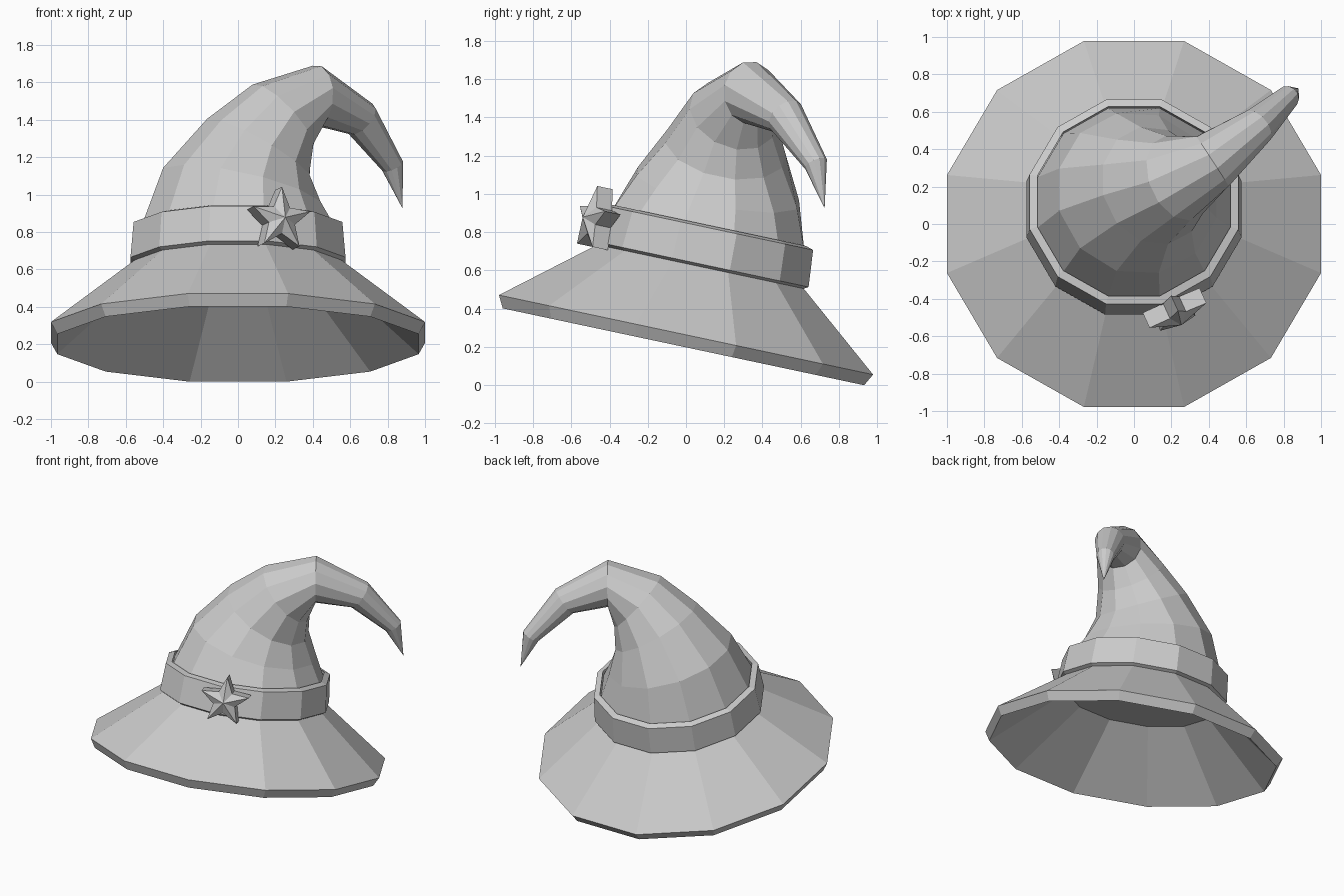
import bpy, bmesh
from math import sin, cos, pi, radians
from mathutils import Vector, Matrix

if "Cube" in bpy.data.objects:
    bpy.data.objects.remove(bpy.data.objects["Cube"], do_unlink=True)

SIDES = 12
FLAT = cos(pi / SIDES)          # flat-to-corner ratio of the polygon
TILT = Matrix.Translation((0, 0, 0.263)) @ Matrix.Rotation(radians(-12), 4, 'X')

cloth = bpy.data.materials.new("plain grey")
cloth.use_nodes = True
GREY = (0.6, 0.6, 0.6, 1)
cloth.diffuse_color = GREY
cloth.node_tree.nodes["Principled BSDF"].inputs["Base Color"].default_value = GREY


def finish(name, bm):
    bmesh.ops.recalc_face_normals(bm, faces=bm.faces)
    mesh = bpy.data.meshes.new(name)
    bm.to_mesh(mesh)
    bm.free()
    mesh.materials.append(cloth)
    obj = bpy.data.objects.new(name, mesh)
    bpy.context.collection.objects.link(obj)
    return obj


def ring(bm, center, radius, quat):
    """Polygon ring lying across the direction given by quat."""
    verts = []
    for i in range(SIDES):
        a = 2 * pi * (i + 0.5) / SIDES
        p = Vector((cos(a), sin(a), 0)) * radius / FLAT
        verts.append(bm.verts.new(Vector(center) + quat @ p))
    return verts


def bridge(bm, a, b):
    for i in range(len(a)):
        j = (i + 1) % len(a)
        bm.faces.new((a[i], a[j], b[j], b[i]))


def tilted_ring(bm, radius, height):
    return ring(bm, TILT @ Vector((0, 0, height)), radius, TILT.to_quaternion())


# Hat: closed underside, slanted brim and bent crown as one skin
bm = bmesh.new()
profile = [(0.50, 0.34), (0.966, -0.064), (1.0, 0.0), (0.54, 0.374), (0.515, 0.555)]
rings = [tilted_ring(bm, r, h) for r, h in profile]
bm.faces.new(rings[0])

crown = [((0.02, 0.165, 1.03), 0.43), ((0.108, 0.205, 1.24), 0.312),
         ((0.235, 0.245, 1.41), 0.23), ((0.42, 0.335, 1.53), 0.158),
         ((0.655, 0.52, 1.405), 0.10), ((0.825, 0.68, 1.155), 0.06)]
tip = Vector((0.88, 0.725, 0.925))
path = [TILT @ Vector((0, 0, 0.5))] + [Vector(c) for c, r in crown] + [tip]
quat = TILT.to_quaternion()
for k, (center, radius) in enumerate(crown, 1):
    tangent = (path[k + 1] - path[k - 1]).normalized()
    quat = (quat @ Vector((0, 0, 1))).rotation_difference(tangent) @ quat
    rings.append(ring(bm, center, radius, quat))
for a, b in zip(rings, rings[1:]):
    bridge(bm, a, b)
point = bm.verts.new(tip)
for i in range(SIDES):
    bm.faces.new((rings[-1][i], rings[-1][(i + 1) % SIDES], point))
finish("hat", bm)

# Band around the foot of the crown, with bevelled edges
bm = bmesh.new()
section = [(0.575, 0.378), (0.558, 0.572), (0.517, 0.585), (0.545, 0.36)]
loops = [tilted_ring(bm, r, h) for r, h in section]
for k in range(len(loops)):
    bridge(bm, loops[k], loops[(k + 1) % len(loops)])
finish("hat_band", bm)

# Star buckle: extruded outline with a raised middle, facing -y before placing
bm = bmesh.new()
front, back = [], []
for i in range(10):
    a = pi / 2 + i * pi / 5
    r = 0.175 if i % 2 == 0 else 0.08
    front.append(bm.verts.new((r * cos(a), 0, r * sin(a))))
    back.append(bm.verts.new((r * cos(a), 0.09, r * sin(a))))
bridge(bm, front, back)
bm.faces.new(back)
peak = bm.verts.new((0, -0.045, 0))
for i in range(10):
    bm.faces.new((front[i], front[(i + 1) % 10], peak))
star = finish("star_buckle", bm)
star.matrix_world = (Matrix.Translation((0.235, -0.5, 0.87))
                     @ Matrix.Rotation(radians(-12), 4, 'X')
                     @ Matrix.Rotation(radians(24), 4, 'Z'))
